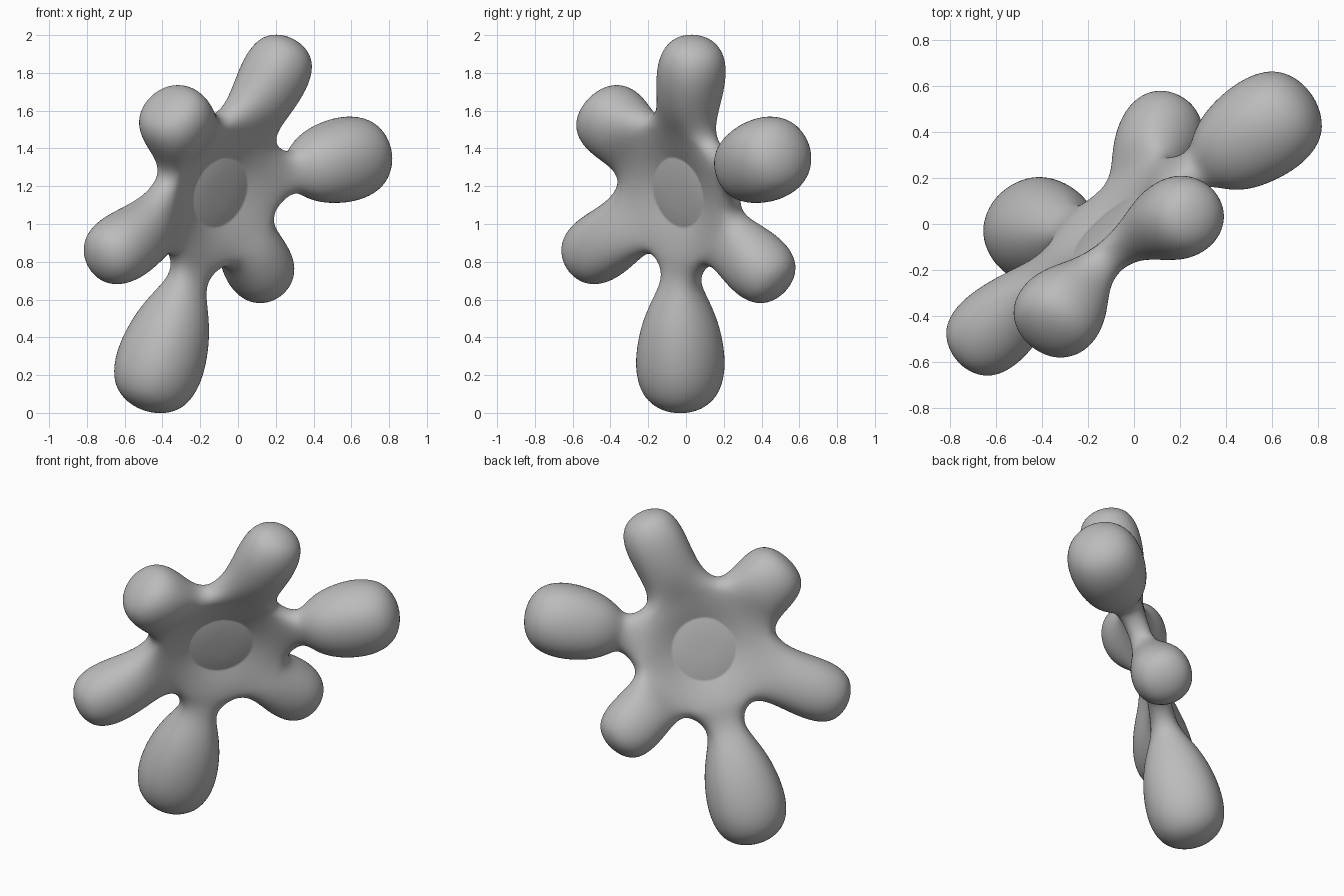
import bpy, bmesh, math
from mathutils import Vector

if "Cube" in bpy.data.objects:
    bpy.data.objects.remove(bpy.data.objects["Cube"])

grey = bpy.data.materials.new("clay_grey")
grey.diffuse_color = (0.5, 0.5, 0.5, 1)
grey.use_nodes = True
grey.node_tree.nodes["Principled BSDF"].inputs["Base Color"].default_value = grey.diffuse_color

centre = Vector((-0.11, -0.03, 1.175))
normal = Vector((-0.66, 0.71, 0.24)).normalized()
# Bulb centre, radius, shoulder size and neck half-width (0 = no neck) of each arm
arms = [((0.205, 0.03, 1.81), 0.192, 0.80, 0), ((0.58, 0.43, 1.345), 0.235, 0.86, 0.085),
        ((0.11, 0.385, 0.775), 0.188, 0.85, 0), ((-0.42, -0.03, 0.24), 0.242, 0.86, 0.085),
        ((-0.62, -0.465, 0.87), 0.198, 0.78, 0), ((-0.315, -0.37, 1.525), 0.185, 1.0, 0)]
dirs = [(Vector(a[0]) - centre).normalized() for a in arms]


def flat(v):
    return (v - normal * v.dot(normal)).normalized()


bm = bmesh.new()
crease = bm.edges.layers.float.new("crease_edge")
n = len(arms)
# Hub: a thin six-sided plate with a creased, gently domed round centre on both faces
gaps = [flat(flat(dirs[i - 1]) + flat(dirs[i])) for i in range(n)]
rim = {}
for s in (1, -1):
    def loop(radius, height):
        return [bm.verts.new(centre + g * radius + normal * s * height) for g in gaps]
    rim[s], disc, dome = loop(0.415, 0.08), loop(0.228, 0.02), loop(0.12, 0.032)
    bm.faces.new(dome)
    for i in range(n):
        j = (i + 1) % n
        bm.faces.new((disc[i], disc[j], rim[s][j], rim[s][i]))
        bm.faces.new((dome[i], dome[j], disc[j], disc[i]))
        bm.edges.get((disc[i], disc[j]))[crease] = 1.0

# Arms: square sections swelling from the hub edge to a round bulb
for i, (p, r, shoulder, neck) in enumerate(arms):
    d, j = dirs[i], (i + 1) % n
    side = gaps[j] - gaps[i]
    side = (side - d * side.dot(d)).normalized()
    up = d.cross(side)
    if up.dot(normal) < 0:
        up = -up
    ring = [rim[1][i], rim[1][j], rim[-1][j], rim[-1][i]]
    s = 1.17 * r
    length = (Vector(p) - centre).length
    sections = [(max(length - 0.9 * s, 0.46), shoulder * s), (length + s, s)]
    if neck:
        sections.insert(0, (0.51, neck))
    for dist, size in sections:
        c = centre + d * dist
        new = [bm.verts.new(c + side * a * size + up * b * size)
               for a, b in ((-1, 1), (1, 1), (1, -1), (-1, -1))]
        for k in range(4):
            m = (k + 1) % 4
            bm.faces.new((ring[k], ring[m], new[m], new[k]))
        ring = new
    bm.faces.new(ring)
bmesh.ops.recalc_face_normals(bm, faces=bm.faces)

mesh = bpy.data.meshes.new("splat_body")
bm.to_mesh(mesh)
bm.free()
body = bpy.data.objects.new("splat_body", mesh)
bpy.context.collection.objects.link(body)
mesh.materials.append(grey)
mod = body.modifiers.new("round", 'SUBSURF')
mod.levels = mod.render_levels = 4
bpy.context.view_layer.objects.active = body
body.select_set(True)
bpy.ops.object.modifier_apply(modifier="round")
bpy.ops.object.shade_smooth_by_angle(angle=math.radians(30))
